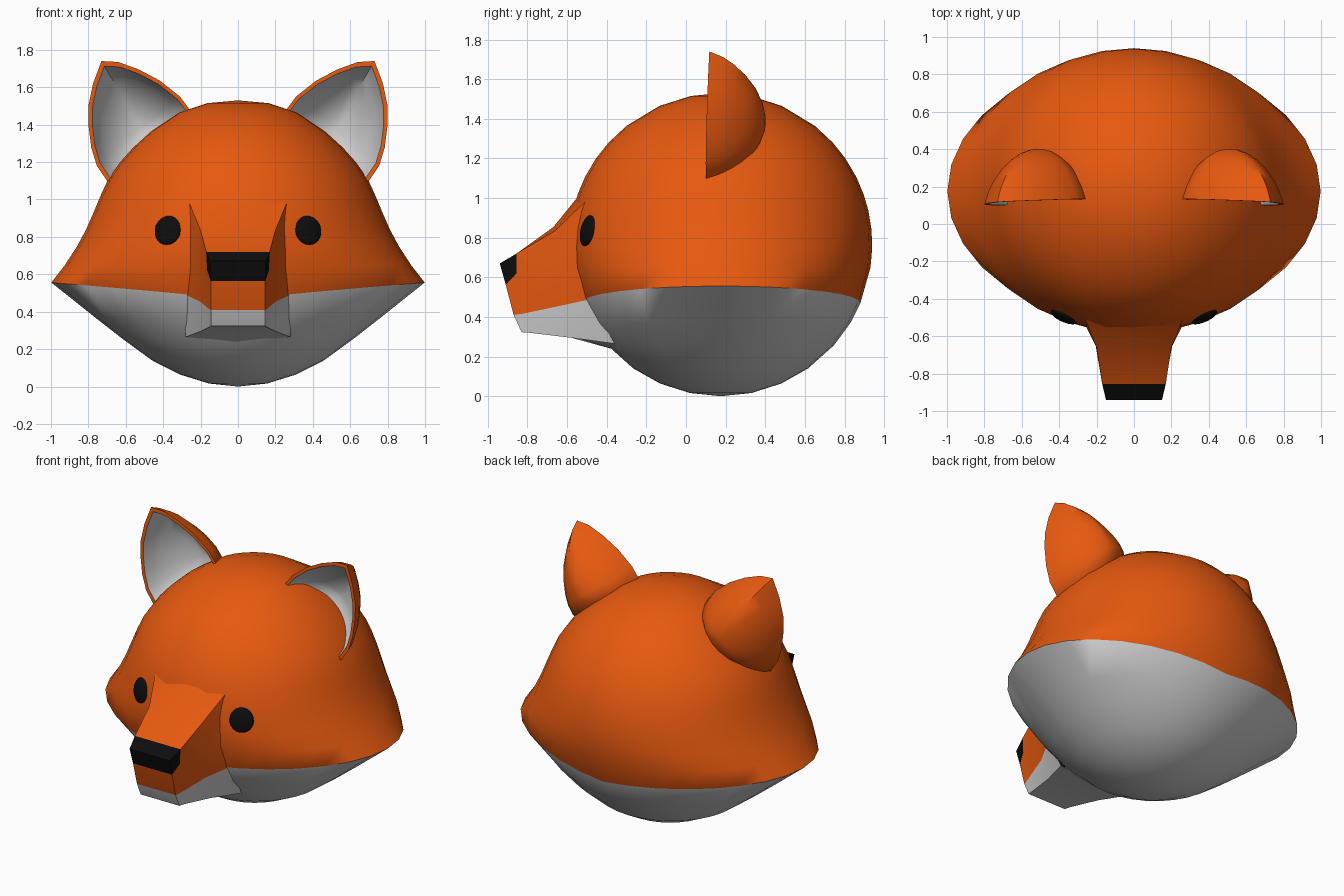
import bpy, bmesh, math
from mathutils import Vector

cube = bpy.data.objects.get("Cube")
if cube:
    bpy.data.objects.remove(cube)


def material(name, rgb):
    mat = bpy.data.materials.new(name)
    mat.use_nodes = True
    color = (*rgb, 1)
    mat.diffuse_color = color
    bsdf = mat.node_tree.nodes["Principled BSDF"]
    bsdf.inputs["Base Color"].default_value = color
    bsdf.inputs["Roughness"].default_value = 0.8
    return mat


ORANGE, WHITE, BLACK = range(3)
MATS = [material("orange fur", (0.8, 0.1, 0.005)),
        material("pale fur", (0.6, 0.6, 0.6)),
        material("black", (0.004, 0.004, 0.004))]


def loft(name, loops, rule, caps=(), angle=40):
    """Skin closed loops; rule(span, side) gives the colour of each face."""
    bm = bmesh.new()
    rows = [[bm.verts.new(p) for p in loop] for loop in loops]
    for r, (a, b) in enumerate(zip(rows, rows[1:])):
        n = max(len(a), len(b))
        for i in range(n):
            j = (i + 1) % n
            if len(a) == 1:
                quad = (a[0], b[j], b[i])
            elif len(b) == 1:
                quad = (a[i], a[j], b[0])
            else:
                quad = (a[i], a[j], b[j], b[i])
            bm.faces.new(quad).material_index = rule(r, i)
    for ids, color in caps:
        bm.faces.new([rows[-1][i] for i in ids]).material_index = color
    bmesh.ops.recalc_face_normals(bm, faces=bm.faces)
    return finish(name, bm, angle)


def finish(name, bm, angle):
    mesh = bpy.data.meshes.new(name)
    bm.to_mesh(mesh)
    bm.free()
    for mat in MATS:
        mesh.materials.append(mat)
    obj = bpy.data.objects.new(name, mesh)
    bpy.context.collection.objects.link(obj)
    bpy.ops.object.select_all(action="DESELECT")
    obj.select_set(True)
    bpy.context.view_layer.objects.active = obj
    bpy.ops.object.shade_smooth_by_angle(angle=math.radians(angle))
    return obj


# Head: round from the side, wide pointed cheeks from the front
R, CY, SEGS = 0.765, 0.175, 32


def head_ring(z, width, cheek=False):
    ring = []
    for i in range(SEGS):
        a = 2 * math.pi * i / SEGS
        c, h, w = math.cos(a), z, width
        if cheek:  # colour border rises toward the cheek points
            h, w = z + 0.09 * abs(c), width + 0.12 * abs(c)
        depth = math.sqrt(R * R - (h - R) ** 2)
        ring.append((w * c, CY + depth * math.sin(a), h))
    return ring


lower = [(0.016, 0.155), (0.064, 0.31), (0.14, 0.46), (0.257, 0.62), (0.37, 0.765)]
upper = [(0.65, 0.925), (0.749, 0.861), (0.84, 0.812), (0.936, 0.77), (1.02, 0.735),
         (1.107, 0.695), (1.2, 0.63), (1.278, 0.56), (1.364, 0.465), (1.465, 0.315),
         (1.515, 0.165)]
rings = [[(0, CY, 0)]] + [head_ring(*p) for p in lower]
rings += [head_ring(0.466, 0.878, True)] + [head_ring(*p) for p in upper]
rings += [[(0, CY, 2 * R)]]
loft("head", rings, lambda r, i: WHITE if r <= len(lower) else ORANGE, angle=60)

# Muzzle: half sections from bridge to chin, mirrored into full loops
sections = [
    [(0, -.47, 1.10), (.28, -.46, 1.03), (.28, -.5, .75), (.28, -.48, .49), (.28, -.36, .265), (0, -.36, .235)],
    [(0, -.67, .853), (.2, -.66, .835), (.205, -.65, .68), (.203, -.64, .455), (.2, -.58, .295), (0, -.56, .297)],
    [(0, -.855, .72), (.17, -.855, .72), (.165, -.855, .62), (.155, -.83, .415), (.15, -.79, .32), (0, -.79, .32)],
    [(0, -.94, .67), (.15, -.94, .67), (.145, -.91, .563), (.144, -.87, .41), (.144, -.83, .323), (0, -.83, .323)],
]
loops = [half + [(-x, y, z) for x, y, z in half[4:0:-1]] for half in sections]


def muzzle_color(span, side):
    row = min(side, 9 - side)
    if row >= 3:
        return WHITE
    return BLACK if span == 2 and row < 2 else ORANGE


loft("muzzle", loops, muzzle_color, angle=35,
     caps=[((0, 1, 2, 8, 9), BLACK), ((2, 3, 7, 8), ORANGE), ((3, 4, 5, 6, 7), WHITE)])

# Ears: hollow leaf-shaped domes with an orange rim
leaf = [(.73, 1.74), (.775, 1.62), (.8, 1.5), (.8, 1.4), (.785, 1.28), (.755, 1.18),
        (.7, 1.1), (.6, 1.07), (.47, 1.1), (.34, 1.22), (.27, 1.35), (.25, 1.47),
        (.31, 1.55), (.417, 1.635), (.53, 1.695), (.64, 1.735)]
center = Vector((.52, 1.38))
STEPS = [0, 0.12, 0.3, 0.5, 0.68, 0.82, 0.92, 1]


def ear_loop(side, scale, r, depth):
    loop = []
    for p in leaf:
        v = center + (Vector(p) - center) * scale * r
        rim = .11 + .05 * (.8 - v.x) + .03 * (v.y - 1.6)
        loop.append((side * v.x, rim + depth * (1 - r * r) ** 0.75, v.y))
    return loop if r else loop[:1]


for side, label in ((1, "left"), (-1, "right")):
    outer = [ear_loop(side, 1, r, .285) for r in STEPS]
    inner = [ear_loop(side, .925, r, .25) for r in reversed(STEPS)]
    loft(label + "_ear", outer + inner,
         lambda r, i: WHITE if r >= len(STEPS) else ORANGE, angle=50)

    # Eyes: flattened discs lying on the face
    bm = bmesh.new()
    bmesh.ops.create_uvsphere(bm, u_segments=24, v_segments=12, radius=1)
    for f in bm.faces:
        f.material_index = BLACK
    eye = finish(label + "_eye", bm, 60)
    eye.scale = (.076, .022, .079)
    eye.location = (side * .375, -.497, .835)
    eye.rotation_euler = (math.radians(-12), 0, side * math.radians(24))
